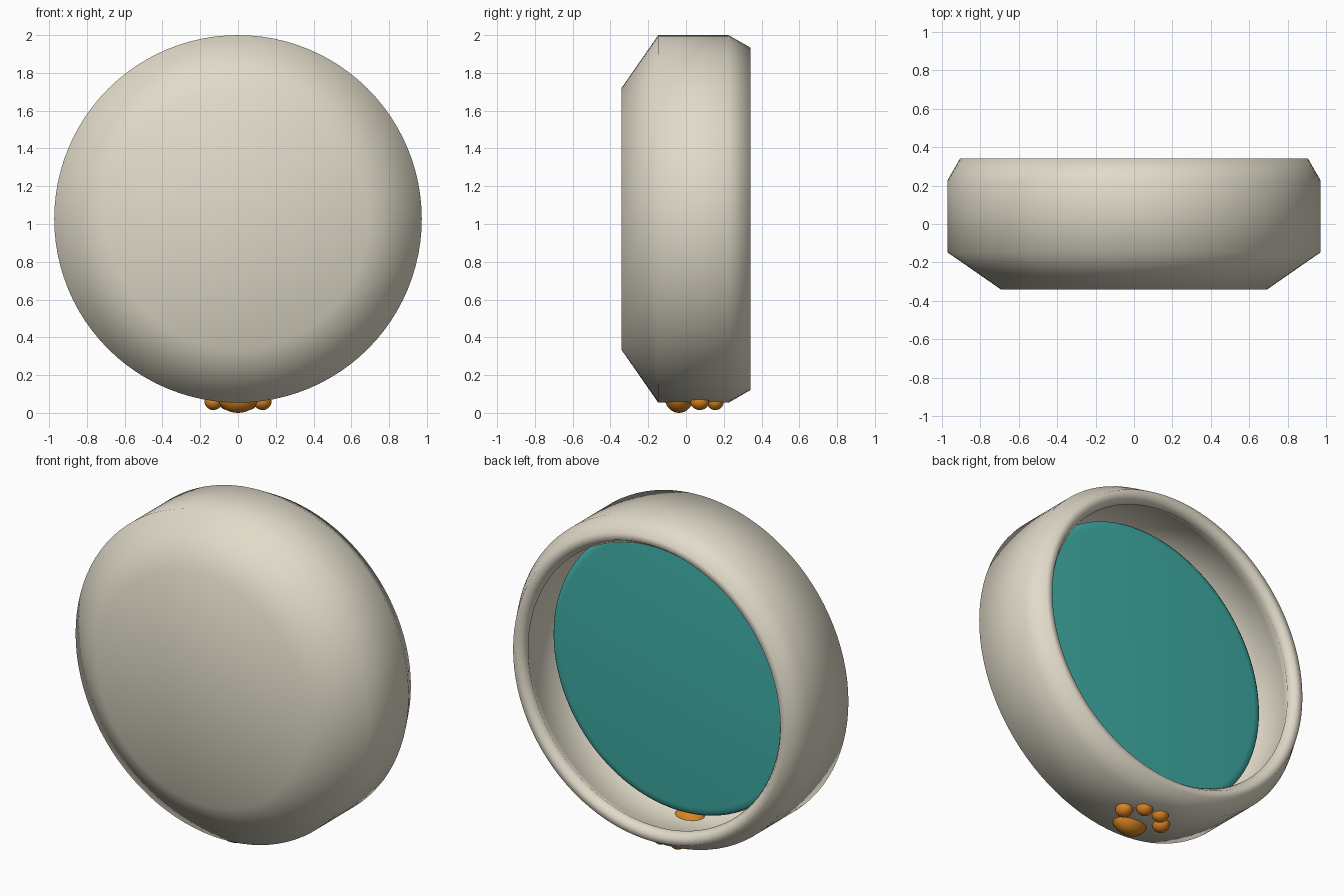
import bpy, bmesh, math
from mathutils import Matrix

if "Cube" in bpy.data.objects:
    bpy.data.objects.remove(bpy.data.objects["Cube"])

CENTRE_Z = 1.027
SEGMENTS = 96


def material(name, colour):
    m = bpy.data.materials.new(name)
    m.diffuse_color = (*colour, 1)
    m.use_nodes = True
    m.node_tree.nodes["Principled BSDF"].inputs["Base Color"].default_value = m.diffuse_color
    return m


CREAM = material("cream", (0.75, 0.705, 0.585))
TEAL = material("teal", (0.05, 0.42, 0.385))
ORANGE = material("orange", (0.68, 0.225, 0.015))


def finish(bm, name, mat):
    bmesh.ops.recalc_face_normals(bm, faces=bm.faces)
    for f in bm.faces:
        f.smooth = True
    me = bpy.data.meshes.new(name)
    bm.to_mesh(me)
    bm.free()
    me.materials.append(mat)
    ob = bpy.data.objects.new(name, me)
    bpy.context.collection.objects.link(ob)
    return ob


def lathe(name, profile, mat):
    """Spin (radius, y) points around the y axis, closing both ends with a fan."""
    bm = bmesh.new()
    rings = []
    for r, y in profile:
        if r == 0:
            rings.append([bm.verts.new((0, y, CENTRE_Z))] * SEGMENTS)
        else:
            rings.append([bm.verts.new((r * math.sin(a), y, CENTRE_Z + r * math.cos(a)))
                          for a in (2 * math.pi * i / SEGMENTS for i in range(SEGMENTS))])
    for a, b in zip(rings, rings[1:]):
        for i in range(SEGMENTS):
            j = (i + 1) % SEGMENTS
            bm.faces.new(dict.fromkeys((a[i], a[j], b[j], b[i])))
    return finish(bm, name, mat)


def pad(name, centre, radii):
    bm = bmesh.new()
    bmesh.ops.create_uvsphere(bm, u_segments=32, v_segments=16, radius=1,
                              matrix=Matrix.Translation(centre) @ Matrix.Diagonal((*radii, 1)))
    return finish(bm, name, ORANGE)


# Bowl tipped on its side: closed base to the front, opening to the back
lathe("bowl", [(0, -0.342), (0.692, -0.342), (0.973, -0.147), (0.973, 0.225), (0.906, 0.342),
               (0.865, 0.342), (0.835, 0.30), (0.90, 0.20), (0.90, -0.11),
               (0.665, -0.272), (0, -0.272)], CREAM)

# Water disc inside the bowl, with a softly rounded edge
lathe("water", [(0, 0.075), (0.79, 0.075), (0.82, 0.071), (0.835, 0.06),
                (0.835, 0.04), (0.82, 0.03), (0, 0.03)], TEAL)

# Paw mark on the underside of the wall
pad("paw_main_pad", (0, -0.037, 0.083), (0.108, 0.076, 0.083))
for side, label in ((-1, "left"), (1, "right")):
    pad(f"paw_outer_toe_{label}", (side * 0.13, 0.073, 0.06), (0.047, 0.05, 0.045))
    pad(f"paw_inner_toe_{label}", (side * 0.055, 0.155, 0.06), (0.047, 0.045, 0.045))
